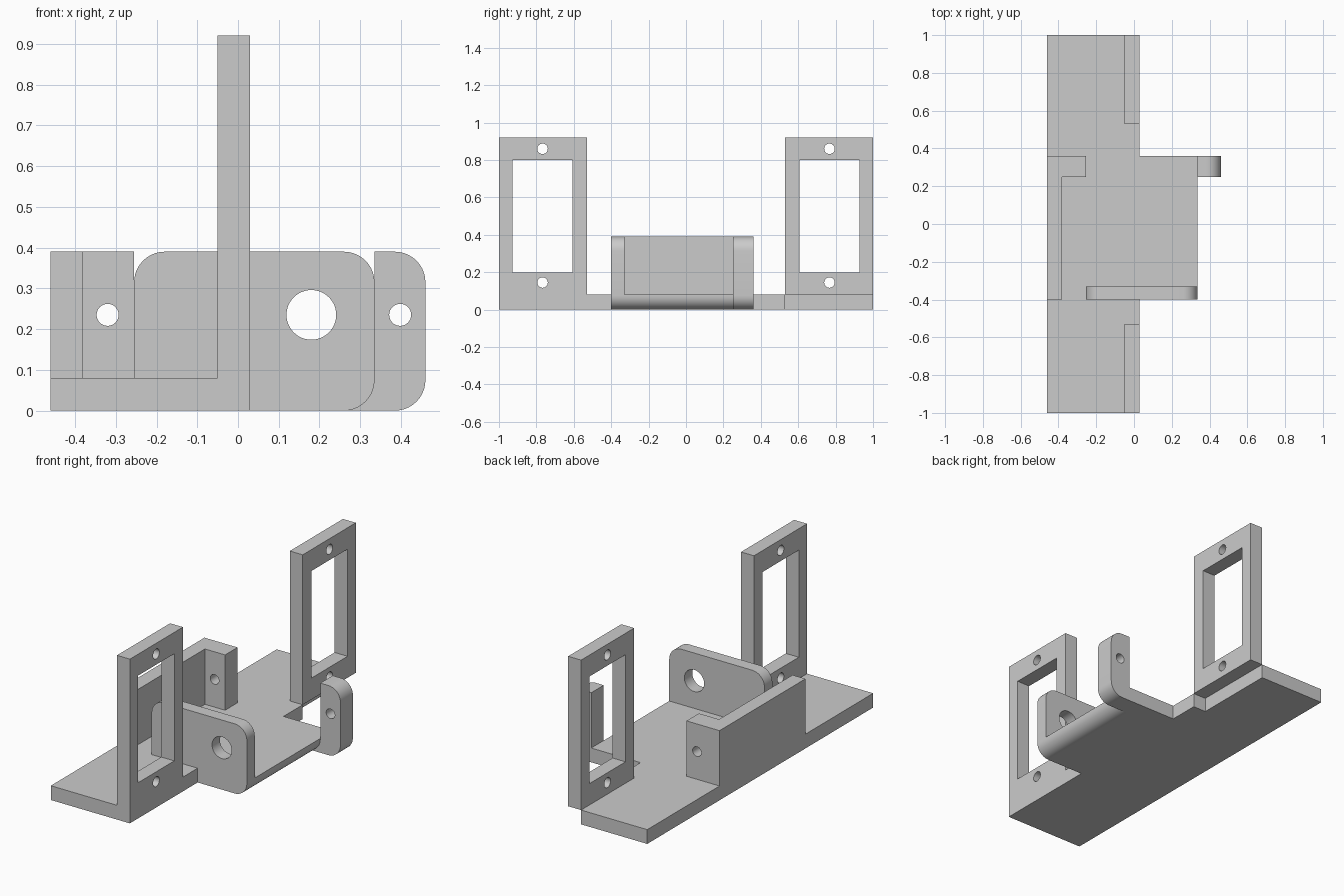
import bpy, bmesh
from math import pi, sin, cos
from mathutils import Vector

cube = bpy.data.objects.get("Cube")
if cube:
    bpy.data.objects.remove(cube, do_unlink=True)

grey = bpy.data.materials.new("plain_grey")
grey.use_nodes = True
grey.diffuse_color = (0.6, 0.6, 0.6, 1)
grey.node_tree.nodes["Principled BSDF"].inputs["Base Color"].default_value = (0.6, 0.6, 0.6, 1)

# Extrusion axis -> where profile coordinates (u, v) and depth w end up
AXES = {
    "x": lambda u, v, w: (w, u, v),
    "y": lambda u, v, w: (u, w, v),
    "z": lambda u, v, w: (u, v, w),
}


def rounded(corners, steps=10):
    """Outline from right-angled corners (u, v[, radius])."""
    pts = []
    for i, c in enumerate(corners):
        p = Vector(c[:2])
        if len(c) == 2:
            pts.append(p)
            continue
        a = (Vector(corners[i - 1][:2]) - p).normalized() * c[2]
        b = (Vector(corners[(i + 1) % len(corners)][:2]) - p).normalized() * c[2]
        for k in range(steps + 1):
            t = pi / 2 * k / steps
            pts.append(p + a * (1 - sin(t)) + b * (1 - cos(t)))
    return pts


def rect(u0, u1, v0, v1):
    return [(u0, v0), (u1, v0), (u1, v1), (u0, v1)]


def circle(u, v, r, n=32):
    return [(u + r * cos(2 * pi * k / n), v + r * sin(2 * pi * k / n)) for k in range(n)]


def plate(name, axis, w0, w1, outline, holes=()):
    """Flat profile with holes, extruded from w0 to w1 along an axis."""
    curve = bpy.data.curves.new(name, "CURVE")
    curve.dimensions = "2D"
    curve.fill_mode = "BOTH"
    curve.extrude = (w1 - w0) / 2
    for loop in [rounded(outline), *holes]:
        spline = curve.splines.new("POLY")
        spline.points.add(len(loop) - 1)
        for point, (u, v) in zip(spline.points, loop):
            point.co = (u, v, 0, 1)
        spline.use_cyclic_u = True
    temp = bpy.data.objects.new(name + "_profile", curve)
    bpy.context.collection.objects.link(temp)
    graph = bpy.context.evaluated_depsgraph_get()
    mesh = bpy.data.meshes.new_from_object(temp.evaluated_get(graph))
    bpy.data.objects.remove(temp, do_unlink=True)

    bm = bmesh.new()
    bm.from_mesh(mesh)
    bmesh.ops.remove_doubles(bm, verts=bm.verts, dist=0.0001)
    for vert in bm.verts:
        u, v, w = vert.co
        vert.co = AXES[axis](u, v, w + (w0 + w1) / 2)
    bmesh.ops.recalc_face_normals(bm, faces=bm.faces)
    bm.to_mesh(mesh)
    bm.free()
    mesh.name = name
    mesh.materials.clear()
    mesh.materials.append(grey)
    obj = bpy.data.objects.new(name, mesh)
    bpy.context.collection.objects.link(obj)
    bpy.ops.object.select_all(action="DESELECT")
    obj.select_set(True)
    bpy.context.view_layer.objects.active = obj
    bpy.ops.object.shade_smooth_by_angle(angle=pi / 6)


T = 0.08      # sheet thickness
TOP = 0.39    # height of the middle bracket
R = 0.075     # corner radius
LEFT, STEP, INNER = -0.46, -0.05, 0.03
FRONT, BACK, TAB = -0.40, 0.36, 0.25
EDGE = 0.335
HOLE_Z = 0.235

# Long base plate, notched at both ends beside the frames
plate("base_plate", "z", 0, T, [
    (LEFT, -1), (STEP, -1), (STEP, -0.53), (INNER, -0.53),
    (INNER, 0.53), (STEP, 0.53), (STEP, 1), (LEFT, 1)])

# Upright frames with window and screw holes
for name, side, bottom in (("front_frame", -1, 0), ("back_frame", 1, T)):
    y0, y1 = sorted((side * 0.53, side))
    mid = side * 0.767
    plate(name, "x", STEP, INNER, rect(y0, y1, bottom, 0.92),
          [rect(mid - 0.16, mid + 0.16, 0.2, 0.8),
           circle(mid, 0.145, 0.028), circle(mid, 0.86, 0.028)])

# Floor of the middle bracket with its rounded lower edge
plate("bracket_floor", "y", FRONT + 0.07, TAB,
      [(INNER, 0), (EDGE, 0, R), (EDGE, T), (INNER, T)])

# Front cheek with the large hole
plate("front_cheek", "y", FRONT, FRONT + 0.07,
      [(INNER, 0), (EDGE, 0, R), (EDGE, TOP, R), (-0.255, TOP, R),
       (-0.255, T), (INNER, T)],
      [circle(0.18, HOLE_Z, 0.061, 48)])

# Outer tab rising from the floor
plate("left_tab", "y", TAB, BACK,
      [(INNER, 0), (0.46, 0, R), (0.46, TOP, R), (EDGE, TOP), (EDGE, T), (INNER, T)],
      [circle(0.398, HOLE_Z, 0.027)])

# Side wall and its inward tab
plate("right_wall", "x", LEFT, -0.38, rect(FRONT, TAB, T, TOP))
plate("right_tab", "y", TAB, BACK, rect(LEFT, -0.255, T, TOP),
      [circle(-0.32, HOLE_Z, 0.027)])
